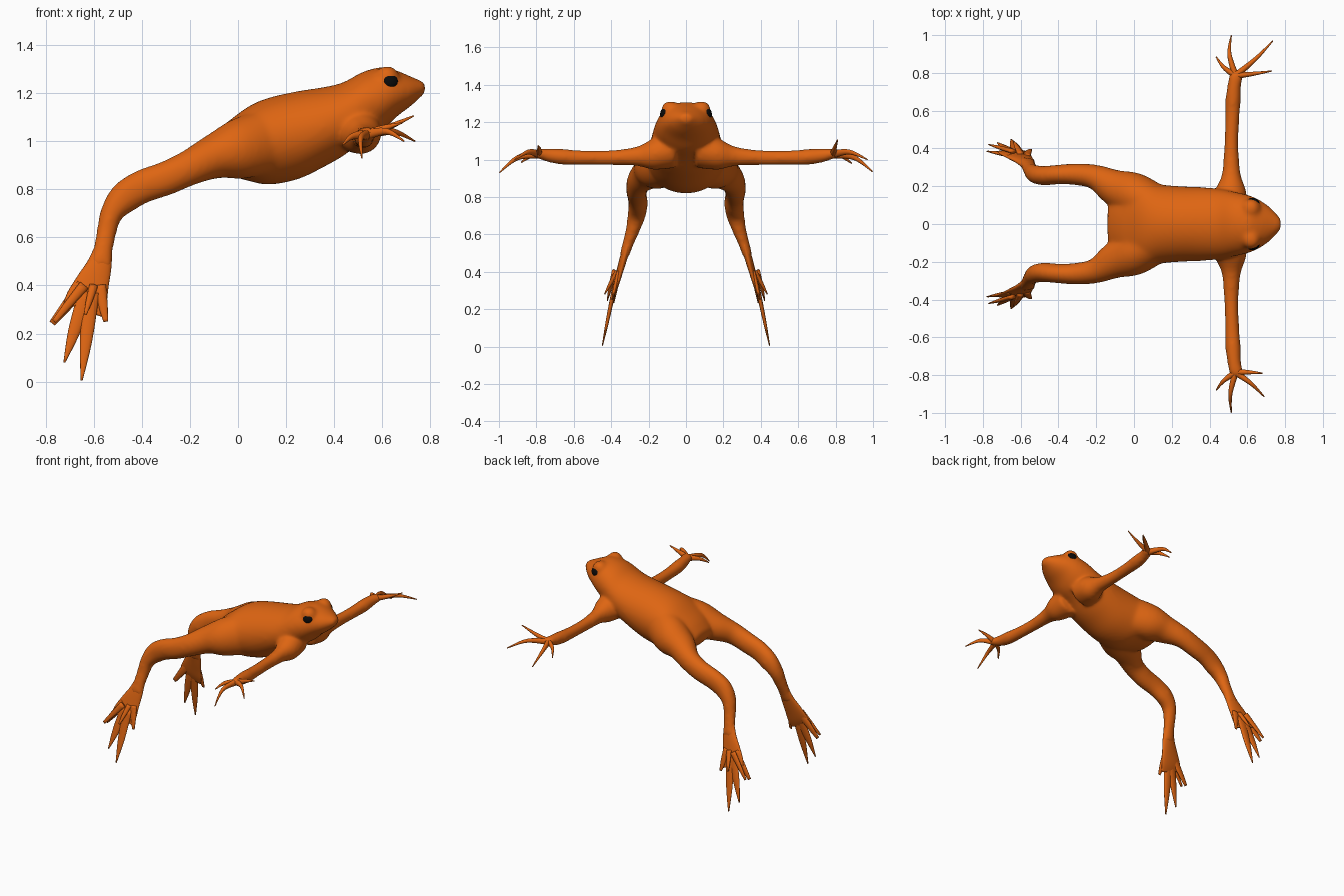
import bpy, bmesh
from math import cos, sin, pi, radians
from mathutils import Vector, Matrix

if "Cube" in bpy.data.objects:
    bpy.data.objects.remove(bpy.data.objects["Cube"])


def material(name, color):
    m = bpy.data.materials.new(name)
    m.diffuse_color = color
    m.use_nodes = True
    m.node_tree.nodes["Principled BSDF"].inputs["Base Color"].default_value = m.diffuse_color
    return m


SKIN = material("orange_skin", (0.73, 0.13, 0.006, 1))
BLACK = material("black_eye", (0.003, 0.003, 0.003, 1))


def smooth_sections(secs, steps):
    """Catmull-Rom interpolation of (x, y, z, half_a, half_b) rows."""
    out = []
    for i in range(len(secs) - 1):
        p = [secs[max(0, min(len(secs) - 1, i + k))] for k in (-1, 0, 1, 2)]
        for s in range(steps):
            t = s / steps
            out.append([0.5 * (2 * b + (c - a) * t + (2 * a - 5 * b + 4 * c - d) * t ** 2
                               + (3 * b - a - 3 * c + d) * t ** 3) for a, b, c, d in zip(*p)])
    out.append(list(secs[-1]))
    return out


def loft(bm, secs, side, up=None, mirror=1, n=24, steps=4):
    """Closed tube with elliptical rings; the ring follows the path unless `up` is given."""
    rows = smooth_sections(secs, steps)
    pts = [Vector(r[:3]) for r in rows]
    rings = []
    for i, r in enumerate(rows):
        t = (pts[min(i + 1, len(pts) - 1)] - pts[max(i - 1, 0)]).normalized()
        if up:
            u, v = Vector(side), Vector(up)
        else:
            u = Vector(side)
            u = (u - t * u.dot(t)).normalized()
            v = t.cross(u)
        ring = []
        for k in range(n):
            a = 2 * pi * k / n
            p = pts[i] + u * cos(a) * r[3] + v * sin(a) * r[4]
            ring.append(bm.verts.new((p.x, p.y * mirror, p.z)))
        rings.append(ring)
    for r0, r1 in zip(rings, rings[1:]):
        for k in range(n):
            bm.faces.new((r0[k], r0[(k + 1) % n], r1[(k + 1) % n], r1[k]))
    bm.faces.new(rings[0])
    bm.faces.new(rings[-1])


def finish(bm, name, mat):
    bmesh.ops.recalc_face_normals(bm, faces=bm.faces)
    for f in bm.faces:
        f.smooth = True
    me = bpy.data.meshes.new(name)
    bm.to_mesh(me)
    bm.free()
    me.materials.append(mat)
    ob = bpy.data.objects.new(name, me)
    bpy.context.collection.objects.link(ob)
    return ob


X, Y, Z = (1, 0, 0), (0, 1, 0), (0, 0, 1)

# Torso and head: x, y, z, half width, half height
torso = [(-.135, 0, .95, .09, .03), (-.09, 0, .955, .16, .08), (-.03, 0, .972, .21, .112),
         (.05, 0, .99, .22, .152), (.13, 0, 1.0, .205, .176), (.25, 0, 1.025, .195, .178),
         (.36, 0, 1.06, .19, .16), (.44, 0, 1.093, .183, .147), (.52, 0, 1.145, .168, .138),
         (.60, 0, 1.178, .15, .125), (.66, 0, 1.198, .125, .09), (.72, 0, 1.208, .083, .055),
         (.775, 0, 1.222, .025, .018)]
arm = [(.49, .06, 1.05, .10, .09), (.51, .17, 1.03, .08, .08), (.515, .26, 1.018, .046, .048),
       (.515, .40, 1.01, .034, .036), (.52, .55, 1.01, .033, .035), (.525, .66, 1.015, .037, .038),
       (.53, .73, 1.022, .032, .034), (.54, .78, 1.03, .035, .024), (.545, .81, 1.03, .028, .016)]
leg = [(.12, .10, 1.0, .10, .13), (0, .155, .965, .112, .12), (-.1, .192, .935, .093, .088),
       (-.2, .247, .89, .062, .07), (-.3, .263, .845, .053, .067), (-.4, .262, .81, .047, .066),
       (-.475, .256, .762, .047, .062), (-.525, .265, .70, .044, .044), (-.545, .283, .63, .034, .038),
       (-.56, .31, .55, .025, .038), (-.575, .332, .48, .02, .048)]

bm = bmesh.new()
loft(bm, torso, Y, Z, n=40)
for s in (1, -1):
    loft(bm, arm, X, Z, s)
    loft(bm, leg, Y, None, s)
    # Brow bump over each eye
    bmesh.ops.create_uvsphere(bm, u_segments=20, v_segments=12, radius=.047,
                              matrix=Matrix.Translation((.62, s * .083, 1.263)))
body = finish(bm, "body", SKIN)
rm = body.modifiers.new("blend", 'REMESH')
rm.mode = 'VOXEL'
rm.voxel_size = .01
rm.use_smooth_shade = True
sm = body.modifiers.new("soften", 'SMOOTH')
sm.factor = .5
sm.iterations = 20
dp = body.modifiers.new("restore_thickness", 'DISPLACE')
dp.strength = .005
dp.mid_level = 0

# Webbed feet
foot = [(-.558, .308, .56, .022, .036), (-.578, .332, .48, .02, .053), (-.605, .352, .41, .017, .07),
        (-.628, .37, .345, .013, .085), (-.645, .385, .30, .006, .085)]
# Toes: base, tip, half width at base, half width at tip
toes = [((-.645, .362, .40), (-.772, .385, .242), .030, .014),
        ((-.64, .385, .40), (-.765, .42, .25), .022, .010),
        ((-.63, .372, .37), (-.722, .43, .08), .034, .004),
        ((-.61, .372, .37), (-.650, .447, .005), .034, .004),
        ((-.575, .36, .40), (-.550, .395, .25), .026, .010),
        ((-.60, .37, .40), (-.635, .435, .28), .018, .006)]
# Fingers: middle and tip of each, the two hands differ slightly
hands = {1: [((.505, .90, 1.01), (.515, .998, .935)), ((.645, .875, 1.04), (.735, .97, 1.0)),
             ((.63, .795, 1.06), (.73, .81, 1.105)), ((.475, .83, 1.02), (.435, .885, .98))],
         -1: [((.51, .90, 1.01), (.515, .998, .93)), ((.62, .845, 1.04), (.69, .915, 1.0)),
              ((.61, .785, 1.055), (.68, .79, 1.075)), ((.475, .83, 1.02), (.435, .88, .985))]}

for s, side in ((1, "left"), (-1, "right")):
    bm = bmesh.new()
    loft(bm, foot, Y, None, s)
    for base, tip, w0, w1 in toes:
        mid = Vector(base).lerp(Vector(tip), .55)
        loft(bm, [(*base, .012, w0), (*mid, .010, w0 * .75), (*tip, .003, w1)], Y, None, s, n=12)
    finish(bm, side + "_foot", SKIN)

    bm = bmesh.new()
    for mid, tip in hands[s]:
        loft(bm, [(.537, .785, 1.028, .022, .018), (*mid, .013, .011), (*tip, .003, .003)],
             Z, None, s, n=12, steps=6)
    finish(bm, side + "_hand", SKIN)

    # Eye
    bm = bmesh.new()
    mat = (Matrix.Translation((.632, s * .112, 1.25)) @ Matrix.Rotation(radians(-18 * s), 4, 'Z')
           @ Matrix.Rotation(radians(22 * s), 4, 'X') @ Matrix.Diagonal((.034, .024, .034, 1)))
    bmesh.ops.create_uvsphere(bm, u_segments=24, v_segments=16, radius=1, matrix=mat)
    finish(bm, side + "_eye", BLACK)
